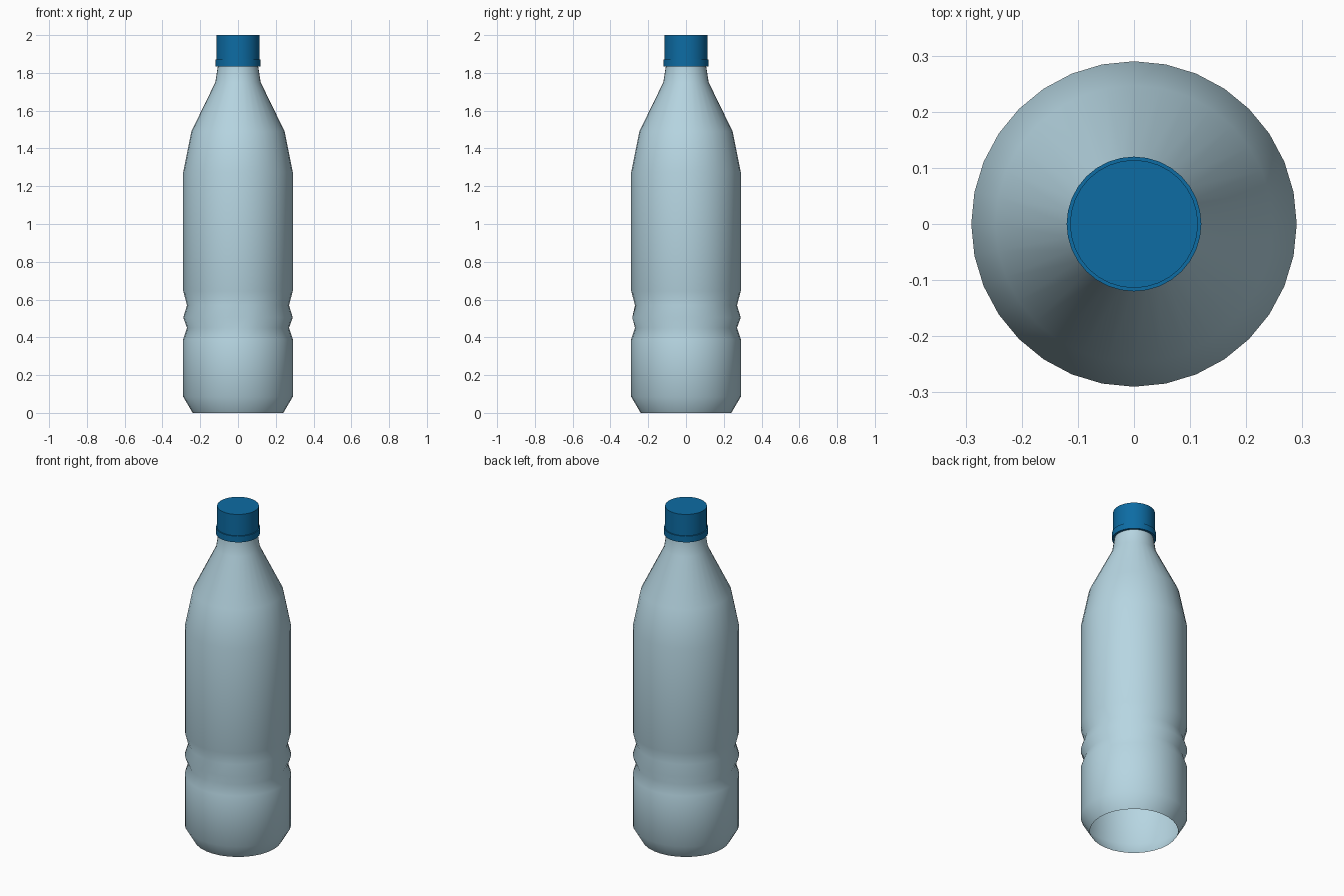
import bpy, bmesh, math

SIDES = 32

cube = bpy.data.objects.get("Cube")
if cube:
    bpy.data.objects.remove(cube, do_unlink=True)


def make_material(name, rgb):
    mat = bpy.data.materials.new(name)
    mat.use_nodes = True
    color = (*rgb, 1.0)
    mat.diffuse_color = color
    shader = next(n for n in mat.node_tree.nodes if n.type == "BSDF_PRINCIPLED")
    shader.inputs["Base Color"].default_value = color
    shader.inputs["Roughness"].default_value = 0.5
    return mat


def lathe(name, profile, mat, close_top=False, dent=None):
    """Revolve (radius, height) points around z; faces point outward."""
    bm = bmesh.new()
    rings = []
    for radius, z in profile:
        ring = []
        for i in range(SIDES):
            a = math.tau * i / SIDES
            ring.append(bm.verts.new((radius * math.cos(a), radius * math.sin(a), z)))
        rings.append(ring)
    for low, high in zip(rings, rings[1:]):
        for i in range(SIDES):
            j = (i + 1) % SIDES
            bm.faces.new((low[i], low[j], high[j], high[i]))
    if close_top:
        bm.faces.new(rings[-1])
    if dent is not None:
        # small pinch on the front of one ring
        rings[dent][SIDES * 3 // 4].co.y += 0.01
    mesh = bpy.data.meshes.new(name)
    bm.to_mesh(mesh)
    bm.free()
    mesh.materials.append(mat)
    obj = bpy.data.objects.new(name, mesh)
    bpy.context.collection.objects.link(obj)
    return obj


def shade(obj, angle):
    bpy.ops.object.select_all(action="DESELECT")
    obj.select_set(True)
    bpy.context.view_layer.objects.active = obj
    bpy.ops.object.shade_smooth_by_angle(angle=math.radians(angle))


plastic = make_material("pale blue plastic", (0.47, 0.67, 0.76))
cap_blue = make_material("cap blue", (0.004, 0.15, 0.37))

# Thin bottle wall, open underneath, with two grip grooves
body = lathe("bottle_body", [
    (0.24, 0.0), (0.29, 0.085), (0.29, 0.39), (0.27, 0.45), (0.29, 0.505),
    (0.27, 0.57), (0.29, 0.645), (0.29, 1.275), (0.247, 1.49),
    (0.12, 1.75), (0.106, 1.84), (0.106, 1.95),
], plastic, dent=4)
shade(body, 80)

# Screw cap with the wider tamper ring at its foot
cap = lathe("screw_cap", [
    (0.106, 1.835), (0.12, 1.835), (0.12, 1.872), (0.114, 1.872), (0.114, 2.0),
], cap_blue, close_top=True)
shade(cap, 30)
